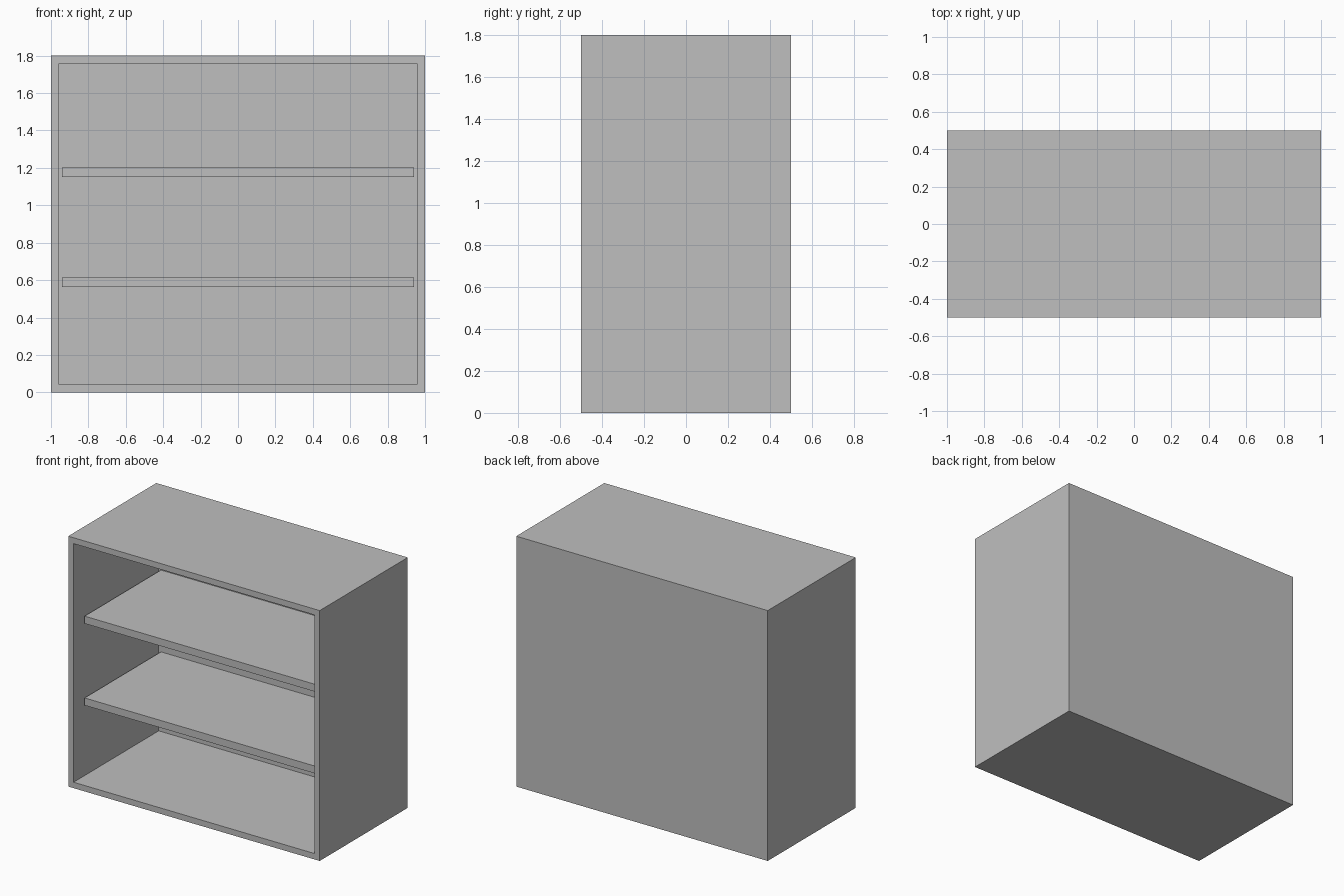
import bpy
import bmesh
from mathutils import Vector

cube = bpy.data.objects.get("Cube")
if cube:
    bpy.data.objects.remove(cube, do_unlink=True)

WIDTH, DEPTH, HEIGHT = 2.0, 1.0, 1.8
BOARD = 0.06      # sides, top and bottom
BACK = 0.033      # back panel
SHELF = 0.053     # shelf thickness
SETBACK = 0.1     # shelf front behind the cabinet front

grey = bpy.data.materials.new("plain grey")
grey.use_nodes = True
colour = (0.52, 0.52, 0.52, 1)
grey.diffuse_color = colour
grey.node_tree.nodes["Principled BSDF"].inputs["Base Color"].default_value = colour


def box(bm, low, high):
    """Add an axis-aligned box between two corners."""
    low, high = Vector(low), Vector(high)
    verts = bmesh.ops.create_cube(bm, size=1)["verts"]
    bmesh.ops.scale(bm, vec=high - low, verts=verts)
    bmesh.ops.translate(bm, vec=(low + high) / 2, verts=verts)


def finish(bm, name):
    bmesh.ops.recalc_face_normals(bm, faces=bm.faces)
    mesh = bpy.data.meshes.new(name)
    bm.to_mesh(mesh)
    bm.free()
    mesh.materials.append(grey)
    obj = bpy.data.objects.new(name, mesh)
    bpy.context.collection.objects.link(obj)


# Carcass: a box whose front is inset and pushed in to the back panel
bm = bmesh.new()
box(bm, (-WIDTH / 2, -DEPTH / 2, 0), (WIDTH / 2, DEPTH / 2, HEIGHT))
bm.normal_update()
front = min(bm.faces, key=lambda f: f.calc_center_median().y)
bmesh.ops.inset_region(bm, faces=[front], thickness=BOARD)
opening = bmesh.ops.extrude_discrete_faces(bm, faces=[front])["faces"][0]
bmesh.ops.translate(bm, vec=(0, DEPTH - BACK, 0), verts=opening.verts)
finish(bm, "cabinet_carcass")

# Two shelves between the sides
half = WIDTH / 2 - BOARD
for name, z in (("lower_shelf", 0.562), ("upper_shelf", 1.15)):
    bm = bmesh.new()
    box(bm, (-half, -DEPTH / 2 + SETBACK, z), (half, DEPTH / 2 - BACK, z + SHELF))
    finish(bm, name)
